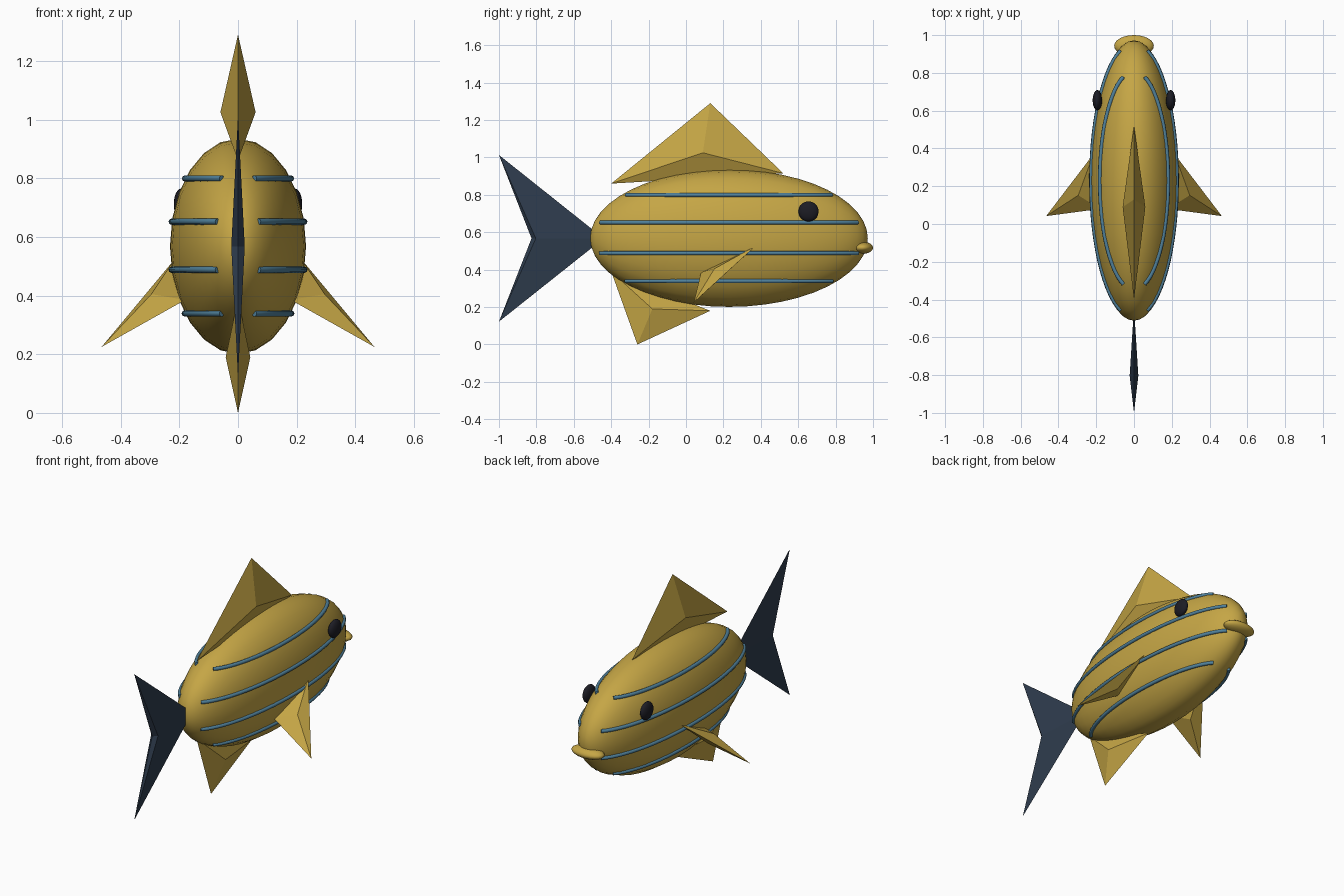
import bpy, bmesh, math
from mathutils import Vector, Matrix

if "Cube" in bpy.data.objects:
    bpy.data.objects.remove(bpy.data.objects["Cube"])


def material(name, rgb):
    m = bpy.data.materials.new(name)
    m.diffuse_color = (*rgb, 1)
    m.use_nodes = True
    m.node_tree.nodes["Principled BSDF"].inputs["Base Color"].default_value = m.diffuse_color
    return m


GOLD = material("gold", (0.56, 0.38, 0.06))
BLUE = material("stripe blue", (0.08, 0.22, 0.33))
NAVY = material("tail navy", (0.028, 0.046, 0.076))
BLACK = material("eye black", (0.012, 0.012, 0.018))

CENTRE = Vector((0, 0.23, 0.568))
RADII = Vector((0.232, 0.742, 0.367))


def finish(name, bm, mat, smooth):
    bmesh.ops.recalc_face_normals(bm, faces=bm.faces)
    for f in bm.faces:
        f.smooth = smooth
    me = bpy.data.meshes.new(name)
    bm.to_mesh(me)
    bm.free()
    me.materials.append(mat)
    ob = bpy.data.objects.new(name, me)
    bpy.context.collection.objects.link(ob)
    return ob


def ellipsoid(name, centre, radii, mat, segs=24, rings=16, axis='Y'):
    bm = bmesh.new()
    turn = Matrix.Rotation(math.pi / 2, 4, 'X' if axis == 'Y' else 'Y')
    bmesh.ops.create_uvsphere(bm, u_segments=segs, v_segments=rings, radius=1,
                              matrix=turn)
    bmesh.ops.scale(bm, vec=radii, verts=bm.verts)
    bmesh.ops.translate(bm, vec=centre, verts=bm.verts)
    return finish(name, bm, mat, True)


def fin(name, rim, ridges, mat):
    """Thin pyramid on each side of a rim outline."""
    bm = bmesh.new()
    edge = [bm.verts.new(p) for p in rim]
    for r in ridges:
        top = bm.verts.new(r)
        for a, b in zip(edge, edge[1:] + edge[:1]):
            bm.faces.new((a, b, top))
    return finish(name, bm, mat, False)


def stripe(name, side, z, radius=0.011, sides=8, steps=28):
    """Tube that follows the body surface at one height."""
    s = math.sqrt(1 - ((z - CENTRE.z) / RADII.z) ** 2)
    a, b = RADII.x * s, RADII.y * s
    bm = bmesh.new()
    loops = []
    for i in range(steps + 1):
        t = math.radians(-72 + 144 * i / steps)
        p = Vector((side * a * math.cos(t), CENTRE.y + b * math.sin(t), z))
        n = Vector((side * b * math.cos(t), a * math.sin(t), 0)).normalized()
        loops.append([bm.verts.new(p + radius * (n * math.cos(u) + Vector((0, 0, math.sin(u)))))
                      for u in (2 * math.pi * k / sides for k in range(sides))])
    for l0, l1 in zip(loops, loops[1:]):
        for k in range(sides):
            j = (k + 1) % sides
            bm.faces.new((l0[k], l0[j], l1[j], l1[k]))
    bm.faces.new(loops[0])
    bm.faces.new(loops[-1])
    ob = finish(name, bm, BLUE, True)
    for f in ob.data.polygons:
        if len(f.vertices) > 4:
            f.use_smooth = False


# Body and lips
ellipsoid("body", CENTRE, RADII, GOLD, 24, 24)
ellipsoid("lips", (0, 0.943, 0.517), (0.105, 0.057, 0.033), GOLD, 20, 12)

# Fins on the centre line
fin("back_fin", [(0, -0.40, 0.86), (0, 0.13, 1.29), (0, 0.52, 0.915)],
    [(x, 0.09, 1.025) for x in (-0.06, 0.06)], GOLD)
fin("belly_fin", [(0, -0.40, 0.39), (0, -0.26, 0.0), (0, 0.13, 0.18)],
    [(x, -0.18, 0.19) for x in (-0.042, 0.042)], GOLD)
fin("tail_fin", [(0, -0.44, 0.567), (0, -1, 1.013), (0, -0.826, 0.567), (0, -1, 0.122)],
    [(x, -0.803, 0.567) for x in (-0.023, 0.023)], NAVY)

# Paired parts: side fins, eyes and stripes
for side, label in ((-1, "left"), (1, "right")):
    fin("side_fin_" + label,
        [(side * 0.215, 0.37, 0.525), (side * 0.18, 0.08, 0.385), (side * 0.465, 0.042, 0.225)],
        [(side * 0.295, 0.152, 0.405), (side * 0.275, 0.18, 0.35)], GOLD)
    ellipsoid("eye_" + label, (side * 0.194, 0.655, 0.711), (0.025, 0.054, 0.054),
              BLACK, 20, 12, 'X')
    for i, z in enumerate((0.339, 0.488, 0.652, 0.799)):
        stripe(f"stripe_{label}_{i + 1}", side, z)
